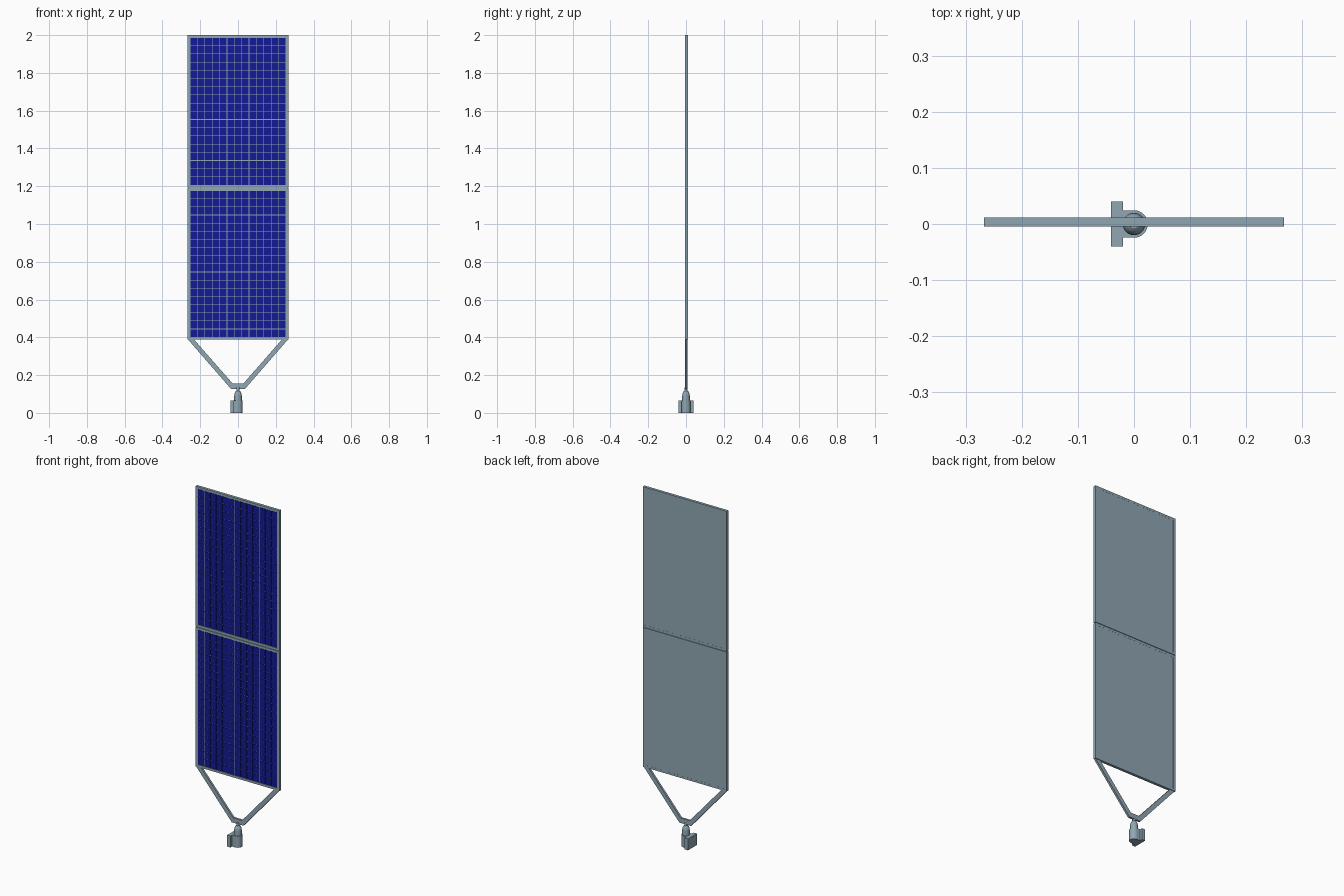
import bpy, bmesh, math
from mathutils import Matrix, Vector

if "Cube" in bpy.data.objects:
    bpy.data.objects.remove(bpy.data.objects["Cube"])


def material(name, rgb):
    m = bpy.data.materials.new(name)
    m.diffuse_color = (*rgb, 1)
    m.use_nodes = True
    m.node_tree.nodes["Principled BSDF"].inputs["Base Color"].default_value = m.diffuse_color
    return m


slate = material("slate_metal", (0.28, 0.385, 0.445))
blue = material("cell_blue", (0.006, 0.010, 0.30))


def finish(name, bm, mat=slate, smooth=False):
    bmesh.ops.recalc_face_normals(bm, faces=bm.faces)
    me = bpy.data.meshes.new(name)
    bm.to_mesh(me)
    bm.free()
    ob = bpy.data.objects.new(name, me)
    bpy.context.collection.objects.link(ob)
    me.materials.append(mat)
    if smooth:
        bpy.ops.object.select_all(action='DESELECT')
        ob.select_set(True)
        bpy.context.view_layer.objects.active = ob
        bpy.ops.object.shade_smooth_by_angle(angle=math.radians(35))
    return ob


def add_box(bm, lo, hi):
    lo, hi = Vector(lo), Vector(hi)
    m = Matrix.Translation((lo + hi) / 2) @ Matrix.Diagonal((*(hi - lo), 1))
    bmesh.ops.create_cube(bm, size=1, matrix=m)


def extrude(name, points, vec, smooth=False):
    bm = bmesh.new()
    face = bm.faces.new([bm.verts.new(p) for p in points])
    ext = bmesh.ops.extrude_face_region(bm, geom=[face], use_keep_orig=True)
    verts = [g for g in ext['geom'] if isinstance(g, bmesh.types.BMVert)]
    bmesh.ops.translate(bm, verts=verts, vec=vec)
    return finish(name, bm, smooth=smooth)


W, FRONT, BACK = 0.267, -0.0045, 0.0115
SIDE, RAIL = 0.014, 0.013
COLS, ROWS, GAP = 13, 18, 0.003


def panel(tag, z0, z1):
    # backing sheet
    bm = bmesh.new()
    add_box(bm, (-W + SIDE, 0, z0 + RAIL), (W - SIDE, BACK - 0.0005, z1 - RAIL))
    finish(tag + "_back_sheet", bm)
    # raised frame
    bm = bmesh.new()
    for s in (-1, 1):
        a, b = sorted((s * W, s * (W - SIDE)))
        add_box(bm, (a, FRONT, z0), (b, BACK, z1))
    for a in (z0, z1 - RAIL):
        add_box(bm, (-W + SIDE, FRONT, a), (W - SIDE, BACK, a + RAIL))
    finish(tag + "_frame", bm)
    # grid of solar cells
    bm = bmesh.new()
    dx = 2 * (W - SIDE) / COLS
    dz = (z1 - z0 - 2 * RAIL) / ROWS
    for i in range(COLS):
        for j in range(ROWS):
            x, z = -W + SIDE + i * dx, z0 + RAIL + j * dz
            add_box(bm, (x + GAP / 2, -0.003, z + GAP / 2),
                    (x + dx - GAP / 2, 0.001, z + dz - GAP / 2))
    finish(tag + "_cells", bm, blue)


panel("lower_panel", 0.388, 1.190)
panel("upper_panel", 1.193, 2.0)

# hinge strip between the panels
bm = bmesh.new()
add_box(bm, (-W + 0.005, 0, 1.188), (W - 0.005, 0.008, 1.195))
finish("panel_hinge", bm)

# V-shaped yoke
half = [(0.037, 0.127), (0.266, 0.39), (0.234, 0.39), (0.028, 0.155)]
outline = half + [(-x, z) for x, z in reversed(half)]
extrude("yoke", [(x, -0.004, z) for x, z in outline], (0, 0.012, 0))

# rounded pivot stem, lathed
profile = [(0, 0.06), (0.02, 0.06), (0.02, 0.092), (0.0188, 0.101), (0.016, 0.109),
           (0.012, 0.115), (0.009, 0.117), (0.009, 0.135), (0, 0.135)]
bm = bmesh.new()
vs = [bm.verts.new((r, 0, z)) for r, z in profile]
es = [bm.edges.new(p) for p in zip(vs, vs[1:])]
bmesh.ops.spin(bm, geom=vs + es, cent=(0, 0, 0), axis=(0, 0, 1),
               angle=2 * math.pi, steps=32)
bmesh.ops.remove_doubles(bm, verts=bm.verts, dist=1e-5)
finish("pivot_stem", bm, smooth=True)

# D-shaped motor housing
R = 0.0245
arc = [(R * math.sin(t), -R * math.cos(t), 0)
       for t in (math.pi * k / 16 for k in range(17))]
extrude("motor_housing", [(-0.021, -R, 0)] + arc + [(-0.021, R, 0)],
        (0, 0, 0.066), smooth=True)

# mounting plate
bm = bmesh.new()
add_box(bm, (-0.041, -0.04, 0), (-0.02, 0.04, 0.066))
finish("mounting_plate", bm)
